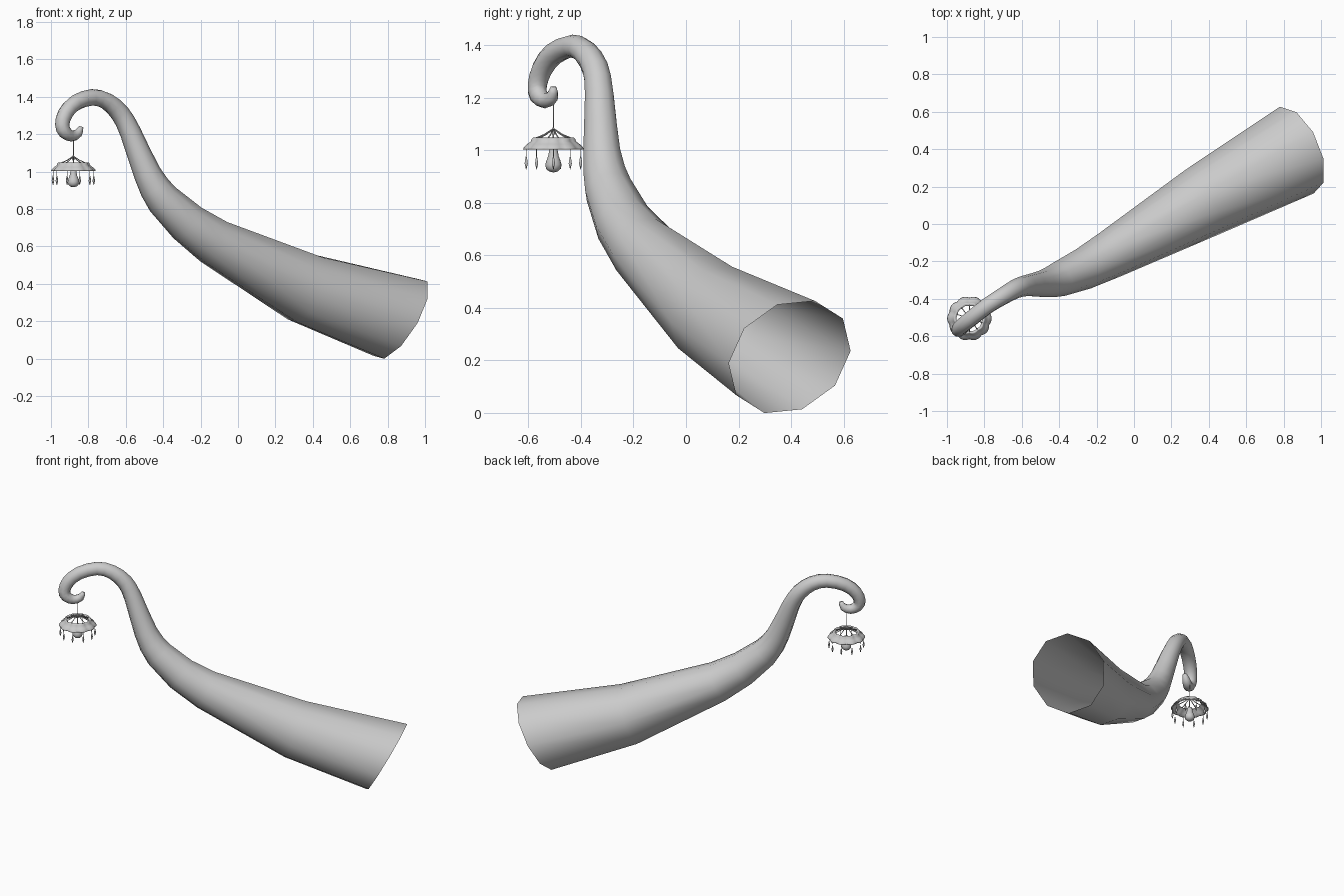
import bpy, bmesh, math
from mathutils import Vector, Matrix

if "Cube" in bpy.data.objects:
    bpy.data.objects.remove(bpy.data.objects["Cube"])

grey = bpy.data.materials.new("warm_grey")
grey.diffuse_color = (0.6, 0.6, 0.6, 1)
grey.use_nodes = True
grey.node_tree.nodes["Principled BSDF"].inputs["Base Color"].default_value = grey.diffuse_color
LAMP = Vector((-0.88, -0.505, 0))   # vertical axis of the hanging lamp


def finish(name, bm, smooth=True):
    bmesh.ops.recalc_face_normals(bm, faces=bm.faces)
    me = bpy.data.meshes.new(name)
    bm.to_mesh(me)
    bm.free()
    me.materials.append(grey)
    for p in me.polygons:
        p.use_smooth = smooth
    ob = bpy.data.objects.new(name, me)
    bpy.context.collection.objects.link(ob)
    return ob


def bridge(bm, a, b):
    n = len(a)
    for i in range(n):
        bm.faces.new((a[i], a[(i + 1) % n], b[(i + 1) % n], b[i]))


def tube(name, pts, sides, start, normal=None, cap_start=False):
    """Sweep rings along (x, y, z, radius) points, carrying the frame along."""
    bm = bmesh.new()
    pos = [Vector(p[:3]) for p in pts]
    side, prev = Vector(start), None
    for i, p in enumerate(pos):
        t = (pos[min(i + 1, len(pos) - 1)] - pos[max(i - 1, 0)]).normalized()
        if i == 0 and normal:
            t = Vector(normal).normalized()
        side = (side - t * side.dot(t)).normalized()
        up = t.cross(side)
        ring = [bm.verts.new(p + pts[i][3] * (side * math.cos(a) + up * math.sin(a)))
                for a in (math.tau * k / sides for k in range(sides))]
        if prev:
            bridge(bm, prev, ring)
        elif cap_start:
            bm.faces.new(ring)
        prev = ring
    bm.faces.new(prev)
    return finish(name, bm)


def lathe(name, profile, sides, lobes=0, depth=0.0):
    """Revolve (radius, z) points round the lamp axis, optionally scalloped."""
    bm = bmesh.new()
    prev = None
    for r, z in profile:
        ring = []
        for k in range(sides):
            a = math.tau * k / sides
            rr = r * (1 + depth * (abs(math.cos(lobes * a / 2)) - 0.6)) if lobes else r
            ring.append(bm.verts.new(LAMP + Vector((rr * math.cos(a), rr * math.sin(a), z))))
        if prev:
            bridge(bm, prev, ring)
        prev = ring
    return finish(name, bm)


def rod(name, a, b, r, sides=5):
    return tube(name, [(*a, r), (*b, r)], sides, (0.3, 0.9, 0.2), cap_start=True)


def polar(r, a, z):
    return LAMP + Vector((r * math.cos(a), r * math.sin(a), z))


# Curling arm: wide open mouth, tapering into a hook
path = [(0.87, 0.395, 0.213, 0.25), (0.36, 0.115, 0.375, 0.196), (-0.13, -0.165, 0.625, 0.13),
        (-0.27, -0.24, 0.725, 0.112), (-0.40, -0.295, 0.85, 0.094), (-0.485, -0.32, 0.99, 0.074),
        (-0.575, -0.33, 1.21, 0.057), (-0.63, -0.345, 1.31, 0.052), (-0.70, -0.385, 1.375, 0.047),
        (-0.78, -0.435, 1.397, 0.044), (-0.87, -0.505, 1.367, 0.043), (-0.923, -0.548, 1.31, 0.041),
        (-0.94, -0.566, 1.25, 0.038), (-0.925, -0.562, 1.21, 0.036), (-0.89, -0.535, 1.19, 0.03),
        (-0.855, -0.51, 1.205, 0.025), (-0.838, -0.505, 1.24, 0.012)]
fine = []
for i, p in enumerate(path[:-1]):
    fine.append(p)
    if i >= 4:   # extra ring halfway through each bend
        q = [path[i - 1], p, path[i + 1], path[min(i + 2, len(path) - 1)]]
        fine.append(tuple((-a + 9 * b + 9 * c - d) / 16 for a, b, c, d in zip(*q)))
fine.append(path[-1])
arm = tube("curled_arm", fine, 10, (-0.13, -0.12, -0.21), normal=(-0.8, -0.36, 0.49))
# leave the wide mouth open; the tip is capped by the sweep

# Hanging cord with a small hub
rod("cord", LAMP + Vector((0, 0, 1.18)), LAMP + Vector((0, 0, 1.06)), 0.0025)
lathe("hub", [(0.001, 1.09), (0.006, 1.08), (0.007, 1.065), (0.001, 1.055)], 8)

# Scalloped lamp shade with open top and hollow underside
lathe("shade", [(0.068, 1.040), (0.078, 1.049), (0.084, 1.043), (0.086, 1.034), (0.100, 1.024),
                (0.114, 1.010), (0.116, 1.004), (0.110, 1.004), (0.096, 1.018), (0.080, 1.030),
                (0.068, 1.040)], 60, lobes=10, depth=0.07)

# Spokes from hub to shade rim, and crystals under the lower edge
for k in range(10):
    a = math.tau * (k + 0.5) / 10
    pts = [polar(0.004, a, 1.080), polar(0.035, a, 1.060), polar(0.076, a, 1.043)]
    tube("spoke", [(*p, 0.0025) for p in pts], 5, (0.1, 0.2, 0.9), cap_start=True)
    a = math.tau * k / 10
    rod("crystal_wire", polar(0.109, a, 1.006), polar(0.109, a, 0.975), 0.0015, 4)
    c = polar(0.109, a, 0)
    tube("crystal", [(c.x, c.y, z, r) for z, r in
                     ((0.980, 0.001), (0.968, 0.004), (0.950, 0.007), (0.928, 0.001))],
         6, (1, 0, 0), cap_start=True)

# Teardrop bulb on a thin stem
rod("bulb_stem", LAMP + Vector((0, 0, 1.06)), LAMP + Vector((0, 0, 1.0)), 0.003)
lathe("bulb", [(0.001, 1.012), (0.014, 1.010), (0.017, 0.995), (0.020, 0.978), (0.027, 0.960),
               (0.031, 0.945), (0.028, 0.930), (0.017, 0.920), (0.001, 0.916)], 16)
